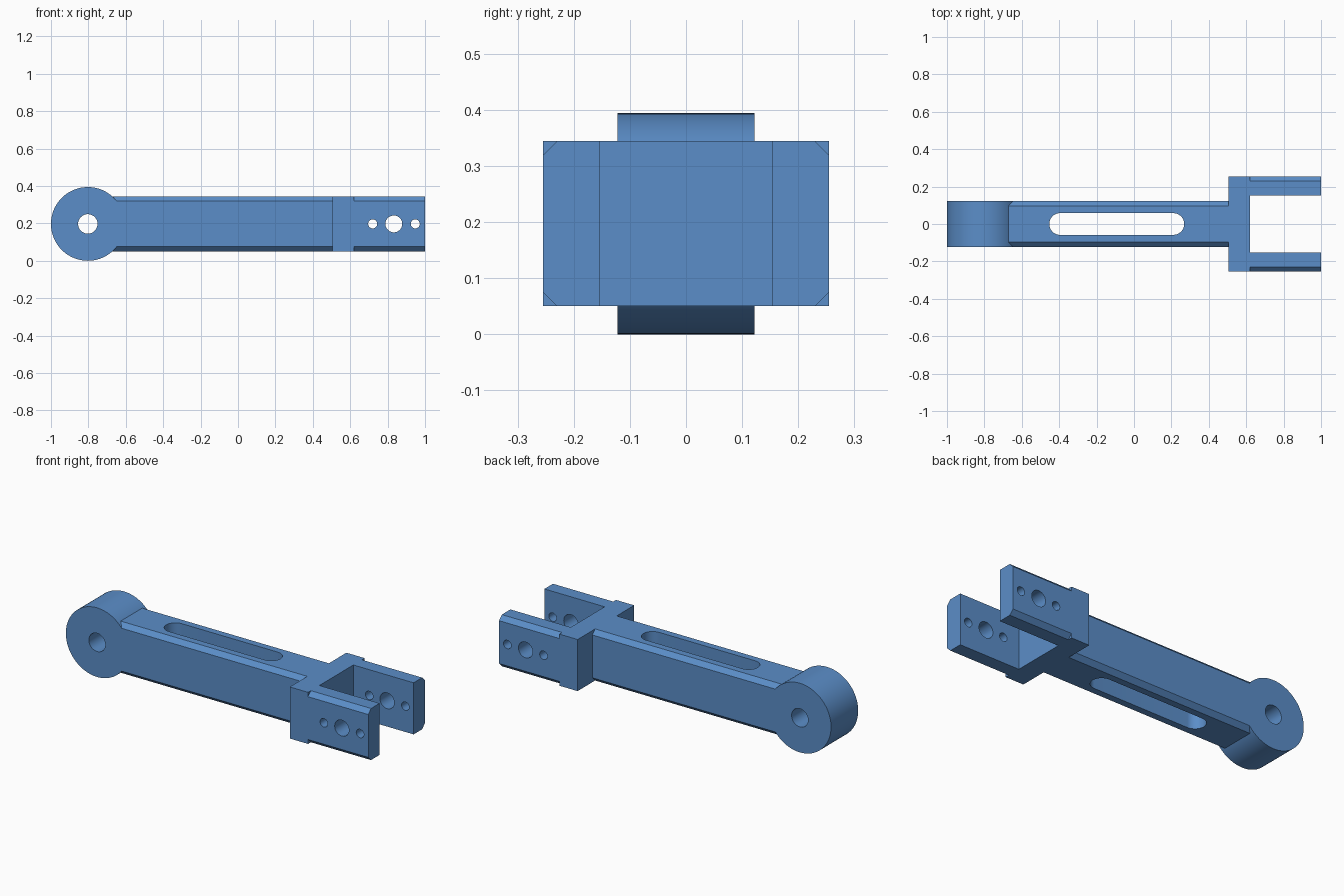
import bpy, bmesh, math
from mathutils import Matrix, Vector

if "Cube" in bpy.data.objects:
    bpy.data.objects.remove(bpy.data.objects["Cube"], do_unlink=True)

MID_Z = 0.197      # height of the long axis
EYE_X = -0.803     # centre of the round end
HALF_H = 0.147     # half height of beam and fork
HALF_W = 0.122     # half width of beam and round end
BEVEL = 0.025

blue = bpy.data.materials.new("satin_blue")
blue.use_nodes = True
blue.diffuse_color = (0.105, 0.27, 0.58, 1)
blue.node_tree.nodes["Principled BSDF"].inputs["Base Color"].default_value = blue.diffuse_color


def prism(name, outline, sweep):
    """Extrude a closed outline of 3D points along a vector."""
    bm = bmesh.new()
    face = bm.faces.new([bm.verts.new(p) for p in outline])
    grown = bmesh.ops.extrude_face_region(bm, geom=[face])["geom"]
    moved = [v for v in grown if isinstance(v, bmesh.types.BMVert)]
    bmesh.ops.translate(bm, verts=moved, vec=Vector(sweep))
    bmesh.ops.recalc_face_normals(bm, faces=bm.faces)
    mesh = bpy.data.meshes.new(name)
    bm.to_mesh(mesh)
    bm.free()
    mesh.materials.append(blue)
    obj = bpy.data.objects.new(name, mesh)
    bpy.context.collection.objects.link(obj)
    return obj


def bar(name, x0, x1, y0, y1, cut_low=0, cut_high=0):
    """Bar along x, with its edges chamfered on the low-y and high-y sides."""
    ring = []
    for y, z, cut, sign in ((y0, -1, cut_low, 1), (y1, -1, cut_high, -1),
                            (y1, 1, cut_high, -1), (y0, 1, cut_low, 1)):
        flat = (x0, y + sign * cut, MID_Z + z * HALF_H)
        side = (x0, y, MID_Z + z * (HALF_H - cut))
        pair = [side, flat] if z * sign < 0 else [flat, side]
        ring += pair if cut else [flat]
    return prism(name, ring, (x1 - x0, 0, 0))


def rod(name, x, radius, half_length, sides=64):
    """Round bar along y at the height of the long axis."""
    ring = [(x + radius * math.cos(a), -half_length, MID_Z + radius * math.sin(a))
            for a in (math.tau * i / sides for i in range(sides))]
    return prism(name, ring, (0, 2 * half_length, 0))


def combine(target, other, operation):
    mod = target.modifiers.new(operation.lower(), "BOOLEAN")
    mod.operation = operation
    mod.solver = "EXACT"
    mod.object = other
    bpy.context.view_layer.objects.active = target
    bpy.ops.object.modifier_apply(modifier=mod.name)
    bpy.data.objects.remove(other, do_unlink=True)


# Link arm: chamfered beam joined to the round end
arm = bar("link_arm", -0.72, 0.54, -HALF_W, HALF_W, BEVEL, BEVEL)
combine(arm, rod("round_end", EYE_X, EYE_X + 1, HALF_W, 96), "UNION")

# Fork: cross block and two prongs chamfered on the outside
combine(arm, bar("fork_block", 0.505, 0.62, -0.255, 0.255), "UNION")
combine(arm, bar("right_prong", 0.6, 1, -0.255, -0.153, BEVEL, 0), "UNION")
combine(arm, bar("left_prong", 0.6, 1, 0.153, 0.255, 0, BEVEL), "UNION")

# Pin holes through the round end and the prongs
for x, radius in ((EYE_X, 0.052), (0.72, 0.024), (0.833, 0.045), (0.948, 0.024)):
    combine(arm, rod("hole_cutter", x, radius, 0.4, 48), "DIFFERENCE")

# Long slot through the beam from top to bottom
SLOT_R, STEPS = 0.058, 24
slot = []
for centre, start in ((0.21, -math.pi / 2), (-0.395, math.pi / 2)):
    for i in range(STEPS + 1):
        a = start + math.pi * i / STEPS
        slot.append((centre + SLOT_R * math.cos(a), SLOT_R * math.sin(a), -0.2))
combine(arm, prism("slot_cutter", slot, (0, 0, 1)), "DIFFERENCE")

# Smooth the round surfaces and keep the edges crisp
bpy.ops.object.select_all(action="DESELECT")
arm.select_set(True)
bpy.context.view_layer.objects.active = arm
bpy.ops.object.shade_smooth_by_angle(angle=math.radians(25))
